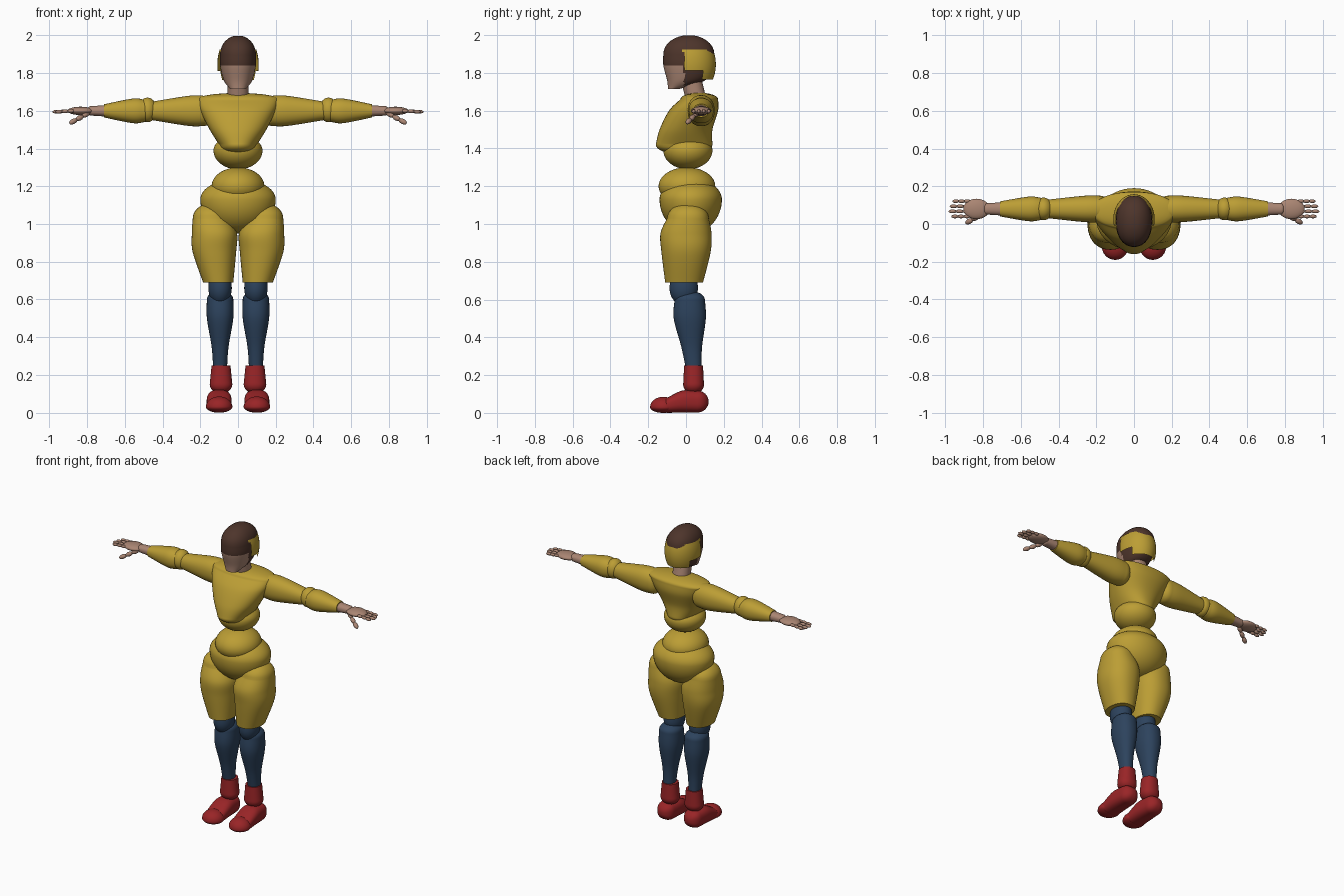
import bpy, bmesh, math
from mathutils import Vector

cube = bpy.data.objects.get("Cube")
if cube:
    bpy.data.objects.remove(cube, do_unlink=True)


def material(name, *colour):
    mat = bpy.data.materials.new(name)
    mat.use_nodes = True
    mat.diffuse_color = (*colour, 1)
    shader = mat.node_tree.nodes["Principled BSDF"]
    shader.inputs["Base Color"].default_value = (*colour, 1)
    return mat


YELLOW = material("mustard_cloth", .5, .34, .035)
BROWN = material("dark_brown_hair", .075, .035, .024)
SKIN = material("skin", .4, .235, .17)
BLUE = material("navy_cloth", .026, .056, .11)
RED = material("red_shoe", .32, .018, .02)
parts = []


def finish(name, bm, *materials):
    bmesh.ops.recalc_face_normals(bm, faces=bm.faces)
    mesh = bpy.data.meshes.new(name)
    bm.to_mesh(mesh)
    bm.free()
    for mat in materials:
        mesh.materials.append(mat)
    obj = bpy.data.objects.new(name, mesh)
    bpy.context.collection.objects.link(obj)
    parts.append(obj)


def smooth_rows(rows, steps):
    """Run a smooth curve through the section rows."""
    out = []
    last = len(rows) - 1
    for i in range(last):
        quad = [rows[max(i - 1, 0)], rows[i], rows[i + 1], rows[min(i + 2, last)]]
        for s in range(steps):
            u = s / steps
            out.append([b + u / 2 * (c - a + u * (2 * a - 5 * b + 4 * c - d + u * (3 * (b - c) + d - a)))
                        for a, b, c, d in zip(*quad)])
    out.append(rows[-1])
    return out


def dome_rows(row, height, steps):
    """Shrink an end section along a quarter circle to round it off."""
    station, ra, rb, *shift = row
    out = []
    for k in range(1, steps):
        angle = math.pi / 2 * k / steps
        shrink = math.cos(angle)
        out.append([station + height * math.sin(angle), ra * shrink, rb * shrink, *shift])
    return out


def loft_mesh(rows, centre, axis="z", side=1, start=0, end=0, power=2.2, steps=8, sides=48):
    """Rows: station, two radii, then optional shifts of the second and first cross direction."""
    rows = smooth_rows([list(row) + [0] * (5 - len(row)) for row in rows], steps)
    if start:
        rows = dome_rows(rows[0], -start, steps)[::-1] + rows
    if end:
        rows = rows + dome_rows(rows[-1], end, steps)
    bm = bmesh.new()
    rings = []
    for t, ra, rb, shift_b, shift_a in rows:
        ring = []
        for k in range(sides):
            angle = math.tau * k / sides
            c, s = math.cos(angle), math.sin(angle)
            a = centre[0] + shift_a + ra * math.copysign(abs(c) ** (2 / power), c)
            b = centre[1] + shift_b + rb * math.copysign(abs(s) ** (2 / power), s)
            x, y, z = {"x": (t, a, b), "y": (a, t, b), "z": (a, b, t)}[axis]
            ring.append(bm.verts.new((x * side, y, z)))
        rings.append(ring)
    for low, high in zip(rings, rings[1:]):
        for k in range(sides):
            following = (k + 1) % sides
            bm.faces.new((low[k], low[following], high[following], high[k]))
    bm.faces.new(rings[0])
    bm.faces.new(rings[-1])
    return bm


def loft(name, mat, centre, rows, **options):
    finish(name, loft_mesh(rows, centre, **options), mat)


def egg_mesh(centre, width, depth, up, down, side=1):
    """Ball with separate heights above and below its widest level."""
    bm = bmesh.new()
    bmesh.ops.create_uvsphere(bm, u_segments=48, v_segments=32, radius=1)
    x, y, z = centre
    for v in bm.verts:
        height = up if v.co.z > 0 else down
        v.co = (side * (x + width * v.co.x), y + depth * v.co.y, z + height * v.co.z)
    return bm


def egg(name, mat, centre, width, depth, up, down, side=1):
    finish(name, egg_mesh(centre, width, depth, up, down, side), mat)


def digit(name, mat, first, last, radius, side):
    """Three overlapping long beads from knuckle to tip."""
    bm = bmesh.new()
    first, last = (Vector((x * side, y, z)) for x, y, z in (first, last))
    turn = (last - first).to_track_quat("Z", "Y")
    length = (last - first).length / 6 + radius / 3
    for bead in range(3):
        middle = first.lerp(last, (2 * bead + 1) / 6)
        ball = bmesh.ops.create_uvsphere(bm, u_segments=16, v_segments=8, radius=radius)
        for v in ball["verts"]:
            v.co.z *= length / radius
            v.co = turn @ v.co + middle
    finish(name, bm, mat)


# Head with a bare face below the hairline
head = loft_mesh([(1.715, .04, .03, -.08), (1.76, .075, .1, -.015), (1.84, .095, .135), (1.9, .095, .135)],
                 (0, .015), end=.1, sides=64)
for face in head.faces:
    spot = face.calc_center_median()
    face.material_index = int(spot.z < 1.84 and spot.y < -.01)
finish("head", head, BROWN, SKIN)

# Padded band over the ears and the back of the head
band = egg_mesh((0, .025, 1.845), .11, .133, .17, .17)
outside = []
for face in band.faces:
    spot = face.calc_center_median()
    lower_edge = 1.82 if spot.y < .09 else 1.765
    if spot.y < -.015 or not lower_edge < spot.z < 1.925:
        outside.append(face)
bmesh.ops.delete(band, geom=outside, context="FACES")
finish("ear_band", band, YELLOW)

# Neck and torso
loft("neck", SKIN, (0, .04), [(1.63, .055, .055, .02), (1.8, .055, .055, -.02)])
loft("chest", YELLOW, (0, 0), [(1.42, .1, .15, -.01), (1.5, .15, .14), (1.6, .2, .13, .04), (1.66, .22, .1, .07)],
     start=.055, end=.035)
egg("abdomen", YELLOW, (0, .01, 1.39), .13, .13, .08, .1)
egg("belly", YELLOW, (0, .005, 1.2), .14, .15, .1, .1)
egg("pelvis", YELLOW, (0, .025, 1.13), .2, .165, .11, .18)

# Limbs, once per side
for word, side in (("left", 1), ("right", -1)):
    def limb(part, mat, centre, rows, **options):
        loft(f"{word}_{part}", mat, centre, rows, side=side, **options)

    def joint(part, mat, centre, *radii):
        egg(f"{word}_{part}", mat, centre, *radii, side=side)

    # Arm and hand
    arm_line = (.08, 1.6)
    limb("upper_arm", YELLOW, arm_line, [(.18, .07, .08), (.26, .07, .08), (.45, .05, .05)],
         axis="x", start=.06, end=.03)
    joint("elbow", YELLOW, (.48, .08, 1.605), .05, .06, .065, .065)
    limb("forearm", YELLOW, arm_line, [(.5, .06, .06), (.56, .065, .065), (.71, .04, .035)],
         axis="x", start=.03)
    limb("wrist", SKIN, arm_line, [(.7, .035, .03), (.78, .03, .025)], axis="x", end=.02)
    joint("palm", SKIN, (.835, .08, 1.6), .07, .054, .022, .022)
    for i, finger in enumerate(("index", "middle", "ring", "little")):
        y = .04 + i * .027
        tip = .985 - abs(i - 1.3) * .015
        digit(f"{word}_{finger}_finger", SKIN, (.87, y, 1.6), (tip, y, 1.595), .01, side)
    digit(f"{word}_thumb", SKIN, (.79, .06, 1.59), (.89, .005, 1.535), .014, side)

    # Leg and shoe
    limb("thigh", YELLOW, (.125, 0), [(1.03, .1, .11, .01, .015), (.95, .12, .135), (.85, .115, .13),
                                      (.69, .08, .1, -.01, -.02)], start=-.08)
    joint("knee", BLUE, (.095, -.012, .66), .062, .075, .12, .09)
    limb("shin", BLUE, (.095, .02), [(.6, .07, .08), (.5, .07, .085), (.35, .045, .055, .01), (.24, .037, .042, .02)],
         start=-.045)
    limb("ankle", RED, (.09, .04), [(.25, .05, .05), (.15, .06, .055)], end=-.05)
    limb("foot", RED, (.1, .06), [(-.1, .065, .04, -.02), (-.02, .066, .058), (.06, .06, .058)],
         axis="y", start=.02, end=.06, power=2.6)
    joint("toe_cap", RED, (.1, -.12, .03), .07, .07, .055, .03)

# Smooth shading with crisp open rims
bpy.ops.object.select_all(action="DESELECT")
for obj in parts:
    obj.select_set(True)
bpy.context.view_layer.objects.active = parts[0]
bpy.ops.object.shade_smooth_by_angle(angle=math.radians(50))
